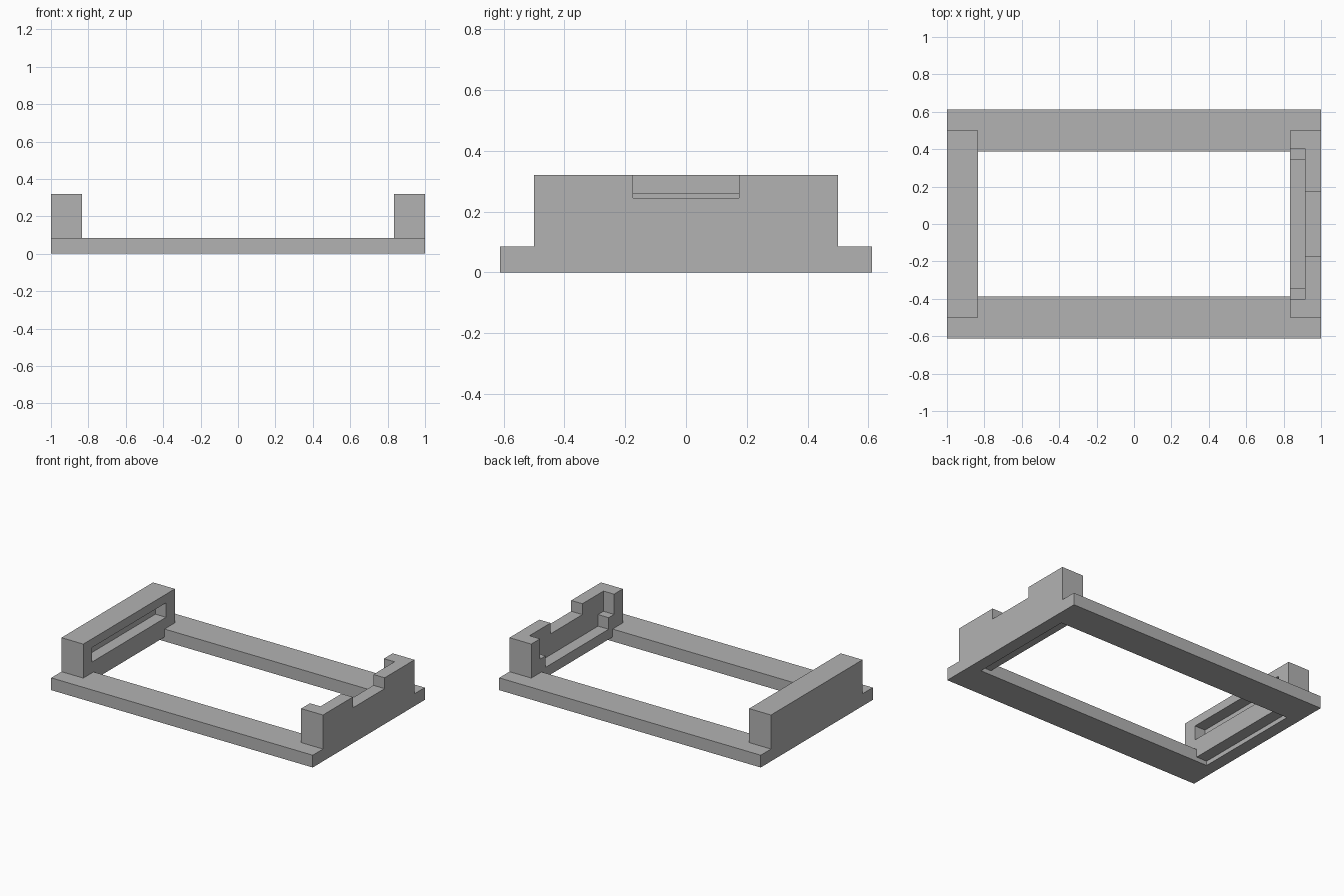
import bpy

cube = bpy.data.objects.get("Cube")
if cube:
    bpy.data.objects.remove(cube, do_unlink=True)

grey = bpy.data.materials.new("plain_grey")
grey.use_nodes = True
colour = (0.45, 0.45, 0.45, 1)
grey.diffuse_color = colour
grey.node_tree.nodes["Principled BSDF"].inputs["Base Color"].default_value = colour

LENGTH, WIDTH = 1.0, 0.612   # half sizes of the base
BASE_TOP, TOP = 0.085, 0.32
INNER, MID = 0.833, 0.914    # inner face and middle of each end block


def box(name, x, y, z):
    """Axis-aligned box from (low, high) pairs."""
    bpy.ops.mesh.primitive_cube_add(size=1)
    ob = bpy.context.object
    ob.name = name
    for v in ob.data.vertices:
        v.co = [r[0] if c < 0 else r[1] for c, r in zip(v.co, (x, y, z))]
    ob.data.materials.append(grey)
    return ob


def combine(target, operation, *tools):
    """Apply boolean tools to the target, then remove them."""
    for tool in tools:
        mod = target.modifiers.new("shape", 'BOOLEAN')
        mod.operation = operation
        mod.solver = 'EXACT'
        mod.object = tool
        bpy.context.view_layer.objects.active = target
        bpy.ops.object.modifier_apply(modifier=mod.name)
        bpy.data.objects.remove(tool, do_unlink=True)


def both(half):
    return (-half, half)


# Flat rectangular base with a large opening
frame = box("frame", both(LENGTH), both(WIDTH), (0, BASE_TOP))
combine(frame, 'DIFFERENCE',
        box("opening", both(MID), both(0.388), (-0.1, 0.2)))

# Right end block with a long slot in its inner face
right_block = box("right_block", (-LENGTH, -INNER), both(0.5), (0.03, TOP))
combine(right_block, 'DIFFERENCE',
        box("slot", (-MID, -0.7), both(0.404), (0.16, 0.26)))

# Left end block: stepped open pocket, and a notch in the outer wall
left_block = box("left_block", (INNER, LENGTH), both(0.5), (0.03, TOP))
combine(left_block, 'DIFFERENCE',
        box("pocket", (0.7, MID), both(0.404), (0.18, 0.5)),
        box("deep_pocket", (0.7, MID), both(0.345), (0.1, 0.5)),
        box("notch", (0.7, 1.1), both(0.174), (0.245, 0.5)))

# Join the blocks to the base as one solid
combine(frame, 'UNION', right_block, left_block)
